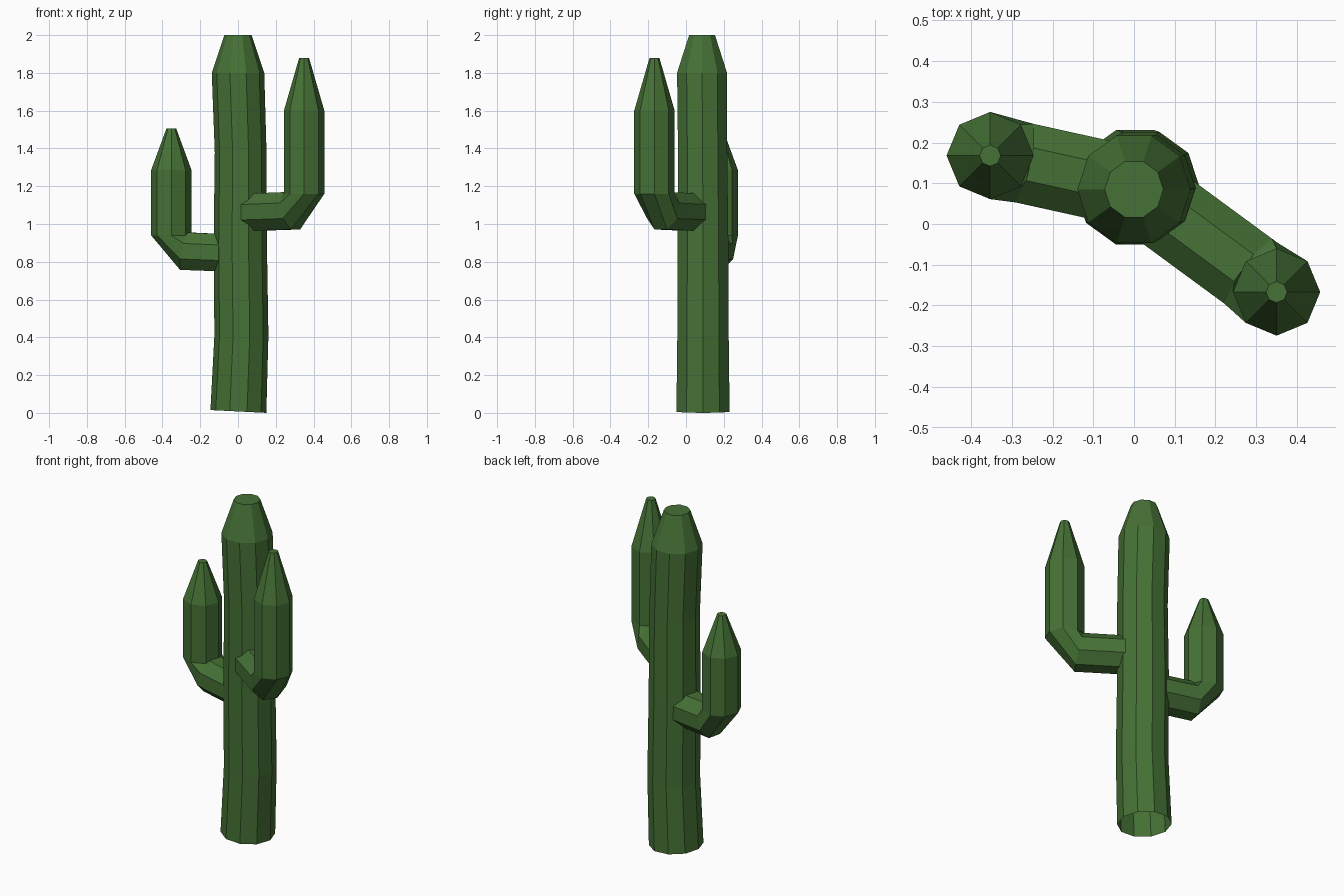
import bpy, bmesh
from math import sin, cos, pi, atan2
from mathutils import Vector

if "Cube" in bpy.data.objects:
    bpy.data.objects.remove(bpy.data.objects["Cube"])

green = bpy.data.materials.new("cactus_green")
green.diffuse_color = (0.06, 0.165, 0.036, 1)
green.use_nodes = True
green.node_tree.nodes["Principled BSDF"].inputs["Base Color"].default_value = green.diffuse_color


def ring(center, radius, sides, phase, u, v):
    """Points of a regular polygon spanned by axes u and v."""
    angles = [phase + 2 * pi * k / sides for k in range(sides)]
    return [Vector(center) + radius * (cos(a) * u + sin(a) * v) for a in angles]


def loft(name, rings):
    """Skin a stack of rings, closing the last one with a fan."""
    bm = bmesh.new()
    loops = [[bm.verts.new(p) for p in r] for r in rings]
    n = len(loops[0])
    for a, b in zip(loops, loops[1:]):
        for i in range(n):
            j = (i + 1) % n
            bm.faces.new((a[i], a[j], b[j], b[i]))
    tip = bm.verts.new(sum(rings[-1], Vector()) / n)
    for i in range(n):
        bm.faces.new((loops[-1][i], loops[-1][(i + 1) % n], tip))
    bmesh.ops.recalc_face_normals(bm, faces=bm.faces)
    mesh = bpy.data.meshes.new(name)
    bm.to_mesh(mesh)
    bm.free()
    mesh.materials.append(green)
    obj = bpy.data.objects.new(name, mesh)
    bpy.context.collection.objects.link(obj)


X, Y, Z = Vector((1, 0, 0)), Vector((0, 1, 0)), Vector((0, 0, 1))

# Trunk: gently bent ten-sided column, open underneath, tapered top
trunk = [(0.002, 0.09, 0.0075, 0.148), (0.018, 0.09, 0.41, 0.143),
         (0.012, 0.09, 0.9, 0.141), (0.014, 0.088, 1.38, 0.137),
         (0.0, 0.085, 1.8, 0.139), (0.0, 0.085, 2.0, 0.072)]
loft("trunk", [ring((x, y, z), r, 10, 0, X - 0.05 * Z if i == 0 else X, Y)
               for i, (x, y, z, r) in enumerate(trunk)])


# Arms: eight-sided elbow leaving the trunk, then an upright pointed column
def arm(name, end, z_side, z_bend, z_shoulder, z_tip):
    root, end = Vector((0.0, 0.09, 0)), Vector((*end, 0))
    d = (end - root).normalized()
    side = Vector((-d.y, d.x, 0))
    flat = pi / 8
    # phase that puts upright corners on the world axes
    upright = (-atan2(d.y, d.x) - pi / 2) % (pi / 4)
    if upright - flat > pi / 8:
        upright -= pi / 4
    rings = [ring(root + d * 0.08 + Z * (z_side - 0.008), 0.107, 8, flat, side, Z),
             ring(end - d * 0.078 + Z * z_side, 0.107, 8, flat, side, Z - 0.22 * d)]
    for z, r in ((z_bend, 0.107), (z_shoulder, 0.107), (z_tip, 0.026)):
        rings.append(ring(end + Z * z, r, 8, upright, side, -d))
    loft(name, rings)


arm("right_arm", (0.35, -0.167), 1.07, 1.16, 1.6, 1.88)
arm("left_arm", (-0.353, 0.168), 0.856, 0.94, 1.285, 1.505)
